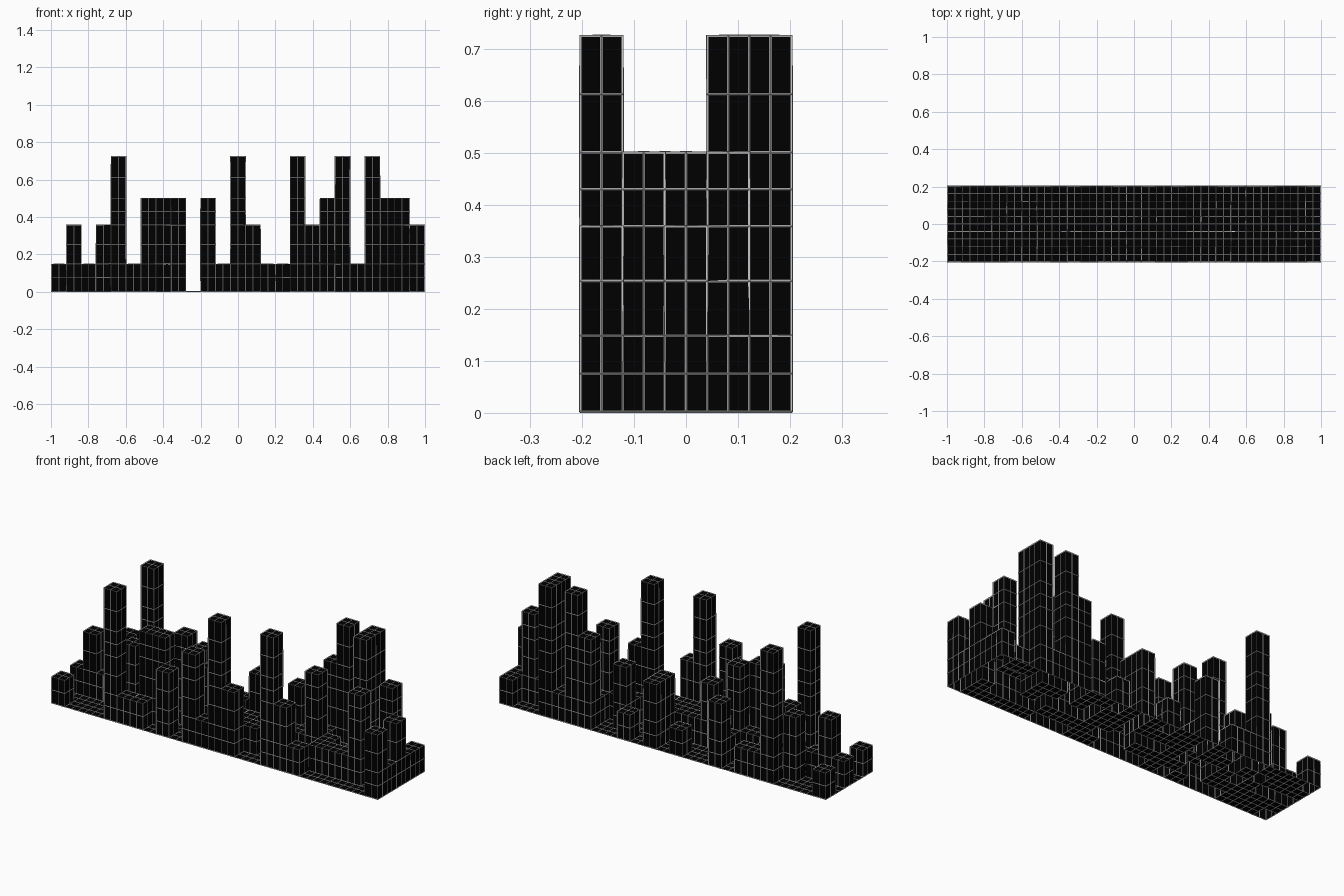
import bpy, bmesh

if "Cube" in bpy.data.objects:
    bpy.data.objects.remove(bpy.data.objects["Cube"])

# Block heights for each level, and the level map (front row first, x left to right)
LEVELS = [0.0, 0.146, 0.356, 0.498, 0.722]
ROWS = [
    "1000411020314200421000002",
    "0000003300001110000111301",
    "1210201130211100113101112",
    "0002010010000200201004131",
    "1000411020010201003414001",
]
NX, NY = 25, 5
DX, DY = 0.0798, 0.0812
WIRE = 0.005            # thickness of the grid lines
BASE = WIRE / 2         # the lowest lines rest on z = 0


def level(i, j):
    return int(ROWS[j][i]) if 0 <= i < NX and 0 <= j < NY else 0


bm = bmesh.new()


def panel(a, b, c, d):
    """Rectangle a-b-c-d split into 2 x 2 quads."""
    def at(u, v):
        return bm.verts.new([a[k] + (b[k] - a[k]) * u + (d[k] - a[k]) * v for k in range(3)])
    for u in (0, 0.5):
        for v in (0, 0.5):
            bm.faces.new((at(u, v), at(u + 0.5, v), at(u + 0.5, v + 0.5), at(u, v + 0.5)))


for j in range(NY):
    for i in range(NX):
        n = level(i, j)
        h = LEVELS[n] + BASE
        x0, y0 = (i - NX / 2) * DX, (j - NY / 2) * DY
        x1, y1 = x0 + DX, y0 + DY
        # flat top of the cell
        panel((x0, y0, h), (x1, y0, h), (x1, y1, h), (x0, y1, h))
        # walls down to each lower neighbour, one storey at a time
        sides = [((x0, y0), (x1, y0), 0, -1), ((x1, y0), (x1, y1), 1, 0),
                 ((x1, y1), (x0, y1), 0, 1), ((x0, y1), (x0, y0), -1, 0)]
        for a, b, di, dj in sides:
            for s in range(level(i + di, j + dj), n):
                lo, hi = LEVELS[s] + BASE, LEVELS[s + 1] + BASE
                panel((*a, lo), (*b, lo), (*b, hi), (*a, hi))

bmesh.ops.remove_doubles(bm, verts=bm.verts[:], dist=1e-5)


def add_object(name, color):
    mesh = bpy.data.meshes.new(name)
    bm.to_mesh(mesh)
    obj = bpy.data.objects.new(name, mesh)
    bpy.context.collection.objects.link(obj)
    mat = bpy.data.materials.new(name + "_color")
    mat.diffuse_color = (*color, 1)
    mat.use_nodes = True
    mat.node_tree.nodes["Principled BSDF"].inputs["Base Color"].default_value = mat.diffuse_color
    mesh.materials.append(mat)
    return obj


# Stepped field of square towers
add_object("tower_field", (0.0, 0.0, 0.0))

# Thin grid lines along every edge
lines = add_object("grid_lines", (0.6, 0.6, 0.6))
wire = lines.modifiers.new("wire", 'WIREFRAME')
wire.thickness = WIRE
wire.use_even_offset = True
wire.use_boundary = True
bm.free()
